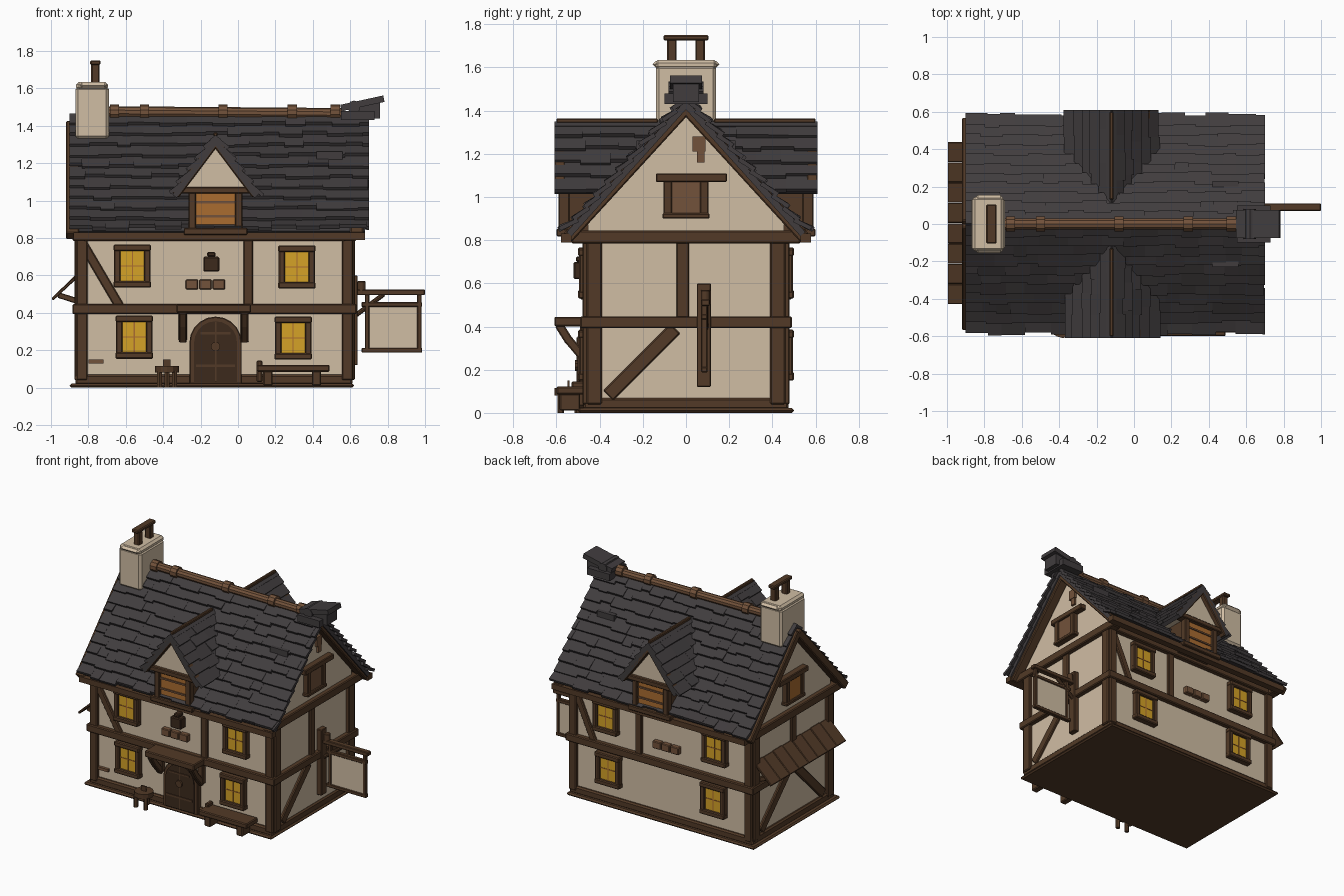
import bpy, bmesh, math, random
from mathutils import Vector as V, Matrix

random.seed(4)
if "Cube" in bpy.data.objects:
    bpy.data.objects.remove(bpy.data.objects["Cube"])


def material(name, r, g, b):
    m = bpy.data.materials.new(name)
    m.use_nodes = True
    m.diffuse_color = (r, g, b, 1)
    bsdf = m.node_tree.nodes["Principled BSDF"]
    bsdf.inputs["Base Color"].default_value = (r, g, b, 1)
    bsdf.inputs["Roughness"].default_value = 0.9
    return m


wood = material("brown wood", .085, .042, .02)
dark = material("dark wood", .045, .023, .012)
pale = material("weathered wood", .17, .085, .043)
plaster = material("cream plaster", .63, .51, .37)
slate = material("charcoal slate", .052, .046, .048)
glow = material("yellow window", .66, .36, .02)
amber = material("amber window", .4, .15, .03)


class Part:
    """Collects simple solids into one named object."""
    def __init__(self, name, mat, bevel=0.0):
        self.name, self.mat, self.bevel, self.bm = name, mat, bevel, bmesh.new()

    def beam(self, p, q, w, t, n):
        # bar from p to q, w wide, t thick along the normal n
        p, q = V(p), V(q)
        d = (q - p).normalized()
        side = d.cross(V(n)).normalized()
        n = side.cross(d)
        m = Matrix((side * w, d * (q - p).length, n * t)).transposed().to_4x4()
        bmesh.ops.create_cube(self.bm, size=1, matrix=Matrix.Translation((p + q) / 2) @ m)
        return self

    def box(self, x, y, z):
        c = [(a + b) / 2 for a, b in (x, y, z)]
        s = [b - a for a, b in (x, y, z)]
        bmesh.ops.create_cube(self.bm, size=1, matrix=Matrix.Translation(c) @ Matrix.Diagonal(s + [1]))
        return self

    def rod(self, p, q, r, r2=None, seg=10):
        p, q = V(p), V(q)
        rot = (q - p).to_track_quat('Z', 'Y').to_matrix().to_4x4()
        bmesh.ops.create_cone(self.bm, cap_ends=True, segments=seg, radius1=r, radius2=r2 or r,
                              depth=(q - p).length, matrix=Matrix.Translation((p + q) / 2) @ rot)
        return self

    def prism(self, pts, along):
        f = self.bm.faces.new([self.bm.verts.new(p) for p in pts])
        new = bmesh.ops.extrude_face_region(self.bm, geom=[f])["geom"]
        bmesh.ops.translate(self.bm, vec=along, verts=[v for v in new if isinstance(v, bmesh.types.BMVert)])
        return self

    def shingles(self, start, u, v, n, length, drop, rows, width, flare=0.0):
        # overlapping courses of uneven slates running down v
        start, u, v, n = V(start), V(u), V(v).normalized(), V(n).normalized()
        step = drop / rows
        for i in range(rows):
            a = 0.0
            while a < length - .01:
                w = min(width * random.uniform(.6, 1.4), length - a)
                mid = start + u * (a + w / 2)
                lift = random.uniform(.004, .014) + (flare if i == rows - 1 else 0)
                end = step * (i + 1.1) + random.uniform(-.01, .012)
                self.beam(mid + v * step * i - n * .012, mid + v * end + n * lift, w, .02, n)
                a += w
        return self

    def done(self):
        bmesh.ops.recalc_face_normals(self.bm, faces=self.bm.faces)
        me = bpy.data.meshes.new(self.name)
        self.bm.to_mesh(me)
        self.bm.free()
        me.materials.append(self.mat)
        ob = bpy.data.objects.new(self.name, me)
        bpy.context.collection.objects.link(ob)
        if self.bevel:
            b = ob.modifiers.new("soft edges", 'BEVEL')
            b.width, b.segments = self.bevel, 1


L, R, W = -.85, .6, .455      # wall limits in x, half depth in y
DX = -.12                     # dormer and door centre line

# Plaster house body with gables
Part("walls", plaster).prism([(L, -W, .02), (L, W, .02), (L, W, .88), (L, 0, 1.39), (L, -W, .88)],
                             (R - L, 0, 0)).done()
Part("foundation", wood, .01).box((-.9, .62), (-.5, .5), (0, .022)) \
    .box((L - .02, R + .012), (-.475, .475), (.015, .07)).done()

# Timber frame on the long walls
frame = Part("timber_frame", wood, .006)
for s in (-1, 1):
    y, n = s * W, (0, 1, 0)
    for z, h in ((.42, .055), (.81, .05)):
        frame.beam((L - .03, y, z), (R + .03, y, z), h, .07, n)
    for x in (L + .015, R - .015):
        frame.beam((x, y, .04), (x, y, .82), .06, .05, n)
    frame.beam((.055, y, .42), (.055, y, .82), .05, .04, n)
    frame.beam((-s * -.83, y, .77) if s < 0 else (.57, y, .77),
               (-.63, y, .43) if s < 0 else (.42, y, .43), .05, .035, n)
# Timber frame on the gable ends
for x, s in ((L, -1), (R, 1)):
    n = (1, 0, 0)
    for z, h, e in ((.42, .055, .49), (.815, .06, .53)):
        frame.beam((x, -e, z), (x, e, z), h, .07, n)
    for y in (-.425, .425):
        frame.beam((x, y, .04), (x, y, .82), .07, .05, n)
    frame.beam((x, -.015, .42), (x, -.015, .82), .06, .035, n)
    frame.beam((x, -.36, .08), (x, -.05, .39), .065, .035, n)
    if s < 0:
        frame.beam((x, .36, .08), (x, .05, .39), .065, .035, n)
    for k in (-1, 1):
        frame.beam((x + s * .035, k * .55, .81), (x + s * .035, 0, 1.41), .055, .07, n)
frame.done()

# Main roof: under-boards and slates on both slopes
roof = Part("main_roof", slate)
boards = Part("roof_boards", wood)
for s in (-1, 1):
    v, n = V((0, s * .56, -.62)), V((0, s * .62, .56)).normalized()
    top = V((-.1, 0, 1.465))
    roof.beam(top - n * .025, top + v - n * .025, 1.56, .03, n)
    boards.beam(top - n * .045, top + v * .98 - n * .045, 1.5, .015, n)
    roof.shingles((-.9, 0, 1.465), (1, 0, 0), v, n, 1.6, v.length, 11, .11, .016)
    roof.box((.42, .56), (s * .2 - .03, s * .2 + .03), (1.22, 1.262))
    boards.box((-.88, .68), (s * .555 - .025, s * .555 + .025), (.79, .83))
# Crumpled slate finial at the end of the ridge
roof.box((.55, .73), (-.1, .1), (1.43, 1.48)).box((.6, .76), (-.06, .06), (1.44, 1.53))
roof.beam((.55, 0, 1.495), (.78, 0, 1.545), .15, .035, (0, 0, 1))
roof.rod((.62, -.08, 1.5), (.62, .08, 1.5), .035)
roof.done()
boards.done()

# Ridge log with bindings
ridge = Part("ridge_log", pale)
ridge.rod((-.75, 0, 1.475), (.57, 0, 1.465), .03)
for x in (-.66, -.5, -.08, .29, .52):
    ridge.rod((x - .025, 0, 1.473), (x + .025, 0, 1.473), .041)
ridge.done()

# Chimney
Part("chimney", plaster, .015).prism([(-.87, -.14, 1.33), (-.69, -.14, 1.33), (-.69, .14, 1.33),
                                      (-.87, .14, 1.33)], (0, 0, .28)) \
    .box((-.865, -.695), (-.145, .145), (1.59, 1.635)).box((-.85, -.7), (-.155, .155), (1.6, 1.63)).done()
pots = Part("chimney_posts", wood, .006)
for y in (-.065, .065):
    pots.box((-.785, -.74), (y - .022, y + .022), (1.6, 1.73))
pots.box((-.79, -.735), (-.105, .105), (1.725, 1.75)).done()

# Dormers, front and back
for s, side in ((-1, "front"), (1, "back")):
    d_roof = Part(side + "_dormer_roof", slate)
    trim = Part(side + "_dormer_frame", wood, .005)
    y = s * .565
    for k in (-1, 1):
        v, n = V((k * .235, 0, -.315)), V((k * .315, 0, .235)).normalized()
        p = V((DX, s * .365, 1.35))
        d_roof.beam(p - n * .02, p + v - n * .02, .49, .028, n)
        d_roof.shingles((DX, s * .61, 1.35), (0, -s, 0), v, n, .5, v.length, 5, .13)
        trim.beam((DX + k * .215, s * .585, 1.03), (DX, s * .585, 1.315), .045, .05, (0, 1, 0))
        trim.box((DX + k * .125 - .02, DX + k * .125 + .02), (y - .025, y + .025), (.82, 1.06))
    for z, h, w in ((1.055, .035, .19), (.835, .035, .17)):
        trim.beam((DX - w, y, z), (DX + w, y, z), h, .07, (0, 1, 0))
    trim.box((DX - .135, DX + .135), (min(y, s * .3), max(y, s * .3)), (.81, 1.05))
    trim.beam((DX, s * .6, 1.353), (DX, s * .13, 1.353), .022, .022, (0, 0, 1))
    trim.done()
    d_roof.done()
    Part(side + "_dormer_gable", plaster).prism(
        [(DX - .2, s * .575, 1.05), (DX + .2, s * .575, 1.05), (DX, s * .575, 1.32)], (0, -s * .3, 0)).done()
    Part(side + "_dormer_glass", amber).box((DX - .105, DX + .105), (y - .004, y + .004), (.85, 1.04)).done()
    bars = Part(side + "_dormer_bars", pale)
    for z in (.91, .985):
        bars.box((DX - .105, DX + .105), (y - .012, y + .012), (z, z + .012))
    bars.done()

# Lit windows on the long walls
for s, side in ((-1, "front"), (1, "back")):
    for i, (x, z) in enumerate(((-.565, .65), (.315, .645), (-.555, .27), (.295, .265))):
        y, n = s * (W + .015), (0, 1, 0)
        f = Part(f"{side}_window_frame_{i + 1}", wood, .006)
        for k in (-1, 1):
            f.beam((x + k * .08, y, z - .11), (x + k * .08, y, z + .11), .035, .05, n)
            f.beam((x - .1, y, z + k * .098), (x + .1, y, z + k * .098), .035, .06, n)
        f.done()
        Part(f"{side}_window_glass_{i + 1}", glow).box((x - .065, x + .065), (y - .008, y + .008),
                                                       (z - .085, z + .085)).done()
        Part(f"{side}_window_bars_{i + 1}", amber).box((x - .003, x + .003), (y - .011, y + .011), (z - .085, z + .085)) \
            .box((x - .065, x + .065), (y - .011, y + .011), (z - .003, z + .003)).done()
    # Small plank shelf between the upper windows
    shelf = Part(side + "_wall_planks", pale, .005)
    for k in range(3):
        shelf.box((-.28 + k * .072, -.213 + k * .072), (s * .47 - .02, s * .47 + .02), (.525, .578))
    shelf.done()

# Gable shutters
for x, s, side in ((L, -1, "left"), (R, 1, "right")):
    f = Part(side + "_gable_shutter", wood, .005)
    c = x + s * .02
    f.box((c - .025, c + .025), (-.14, .19), (1.07, 1.11)).box((c - .025, c + .025), (-.11, .11), (.9, .925))
    for y in (-.085, .085):
        f.box((c - .02, c + .02), (y - .02, y + .02), (.91, 1.08))
    f.done()
    Part(side + "_gable_panel", pale if s > 0 else amber).box((c - .01, c + .01), (-.07, .07), (.92, 1.075)).done()
Part("bare_brick_patch", pale).box((R, R + .018), (.03, .09), (1.21, 1.28)).box((R, R + .015), (.05, .085), (1.16, 1.22)).done()


# Arched front door
def arch(half, base, spring, y):
    pts = [(DX - half, y, base), (DX + half, y, base)]
    return pts + [(DX + half * math.cos(a * math.pi / 10), y, spring + half * math.sin(a * math.pi / 10))
                  for a in range(11)]


Part("door_surround", wood, .005).prism(arch(.14, .02, .24, -.495), (0, .05, 0)).done()
Part("door", dark).prism(arch(.115, .03, .24, -.503), (0, .05, 0)).done()
Part("door_fittings", wood).box((-.225, -.015), (-.508, -.5), (.11, .125)).rod((DX, -.515, .22), (DX, -.5, .22), .025) \
    .box((-.2, -.04), (-.509, -.5), (.285, .297)).box((DX - .004, DX + .004), (-.507, -.5), (.03, .35)).done()
canopy = Part("door_canopy", wood, .006).box((-.33, .07), (-.61, -.46), (.4, .445))
for x in (-.295, .035):
    canopy.beam((x, -.59, .41), (x, -.54, .33), .04, .04, (1, 0, 0))
    canopy.beam((x, -.55, .345), (x, -.47, .25), .04, .04, (1, 0, 0))
    canopy.box((x - .022, x + .022), (-.49, -.45), (.25, .41))
canopy.done()

# Lantern, bench and stool along the front
Part("lantern", dark, .006).box((-.185, -.1), (-.52, -.46), (.62, .7)).box((-.165, -.12), (-.51, -.46), (.7, .725)).done()
bench = Part("bench", wood, .006).box((.1, .49), (-.6, -.47), (.085, .122)).box((.1, .13), (-.53, -.47), (.03, .145))
for x in (.16, .42):
    bench.box((x - .025, x + .025), (-.585, -.49), (.01, .09))
bench.done()
stool = Part("stool", wood).rod((-.38, -.545, .08), (-.38, -.545, .115), .065, seg=12)
for x, y in ((-.42, -.58), (-.34, -.58), (-.38, -.5)):
    stool.rod((x, y, .0), (x, y, .09), .016, seg=6)
stool.box((-.4, -.36), (-.55, -.54), (.11, .15)).done()
Part("low_wall_plank", pale).box((-.8, -.72), (-.475, -.45), (.13, .15)).done()

# Hanging sign on the right wall
sign = Part("sign_bracket", wood, .006)
sign.box((R, .64), (.05, .115), (.12, .6)).box((.62, 1), (.07, .11), (.495, .525))
sign.rod((.66, .09, .5), (.66, .09, .57), .022).rod((.62, .09, .38), (.78, .09, .5), .014)
for x in (.69, .97):
    sign.box((x - .012, x + .012), (.07, .1), (.2, .5))
for z in (.2, .445):
    sign.box((.66, .985), (.07, .1), (z - .013, z + .013))
sign.done()
Part("sign_board", plaster).box((.69, .97), (.077, .093), (.2, .445)).done()

# Sloping awning on the left wall
awning = Part("awning", wood, .004)
for k in range(8):
    y = -.375 + k * .1085
    awning.beam((L, y, .605 + k % 2 * .004), (-.993, y, .472), .107, .016, (-.7, 0, .7))
for y in (-.36, .36):
    awning.beam((L, y, .46), (-.96, y, .495), .03, .03, (0, 1, 0))
awning.done()
